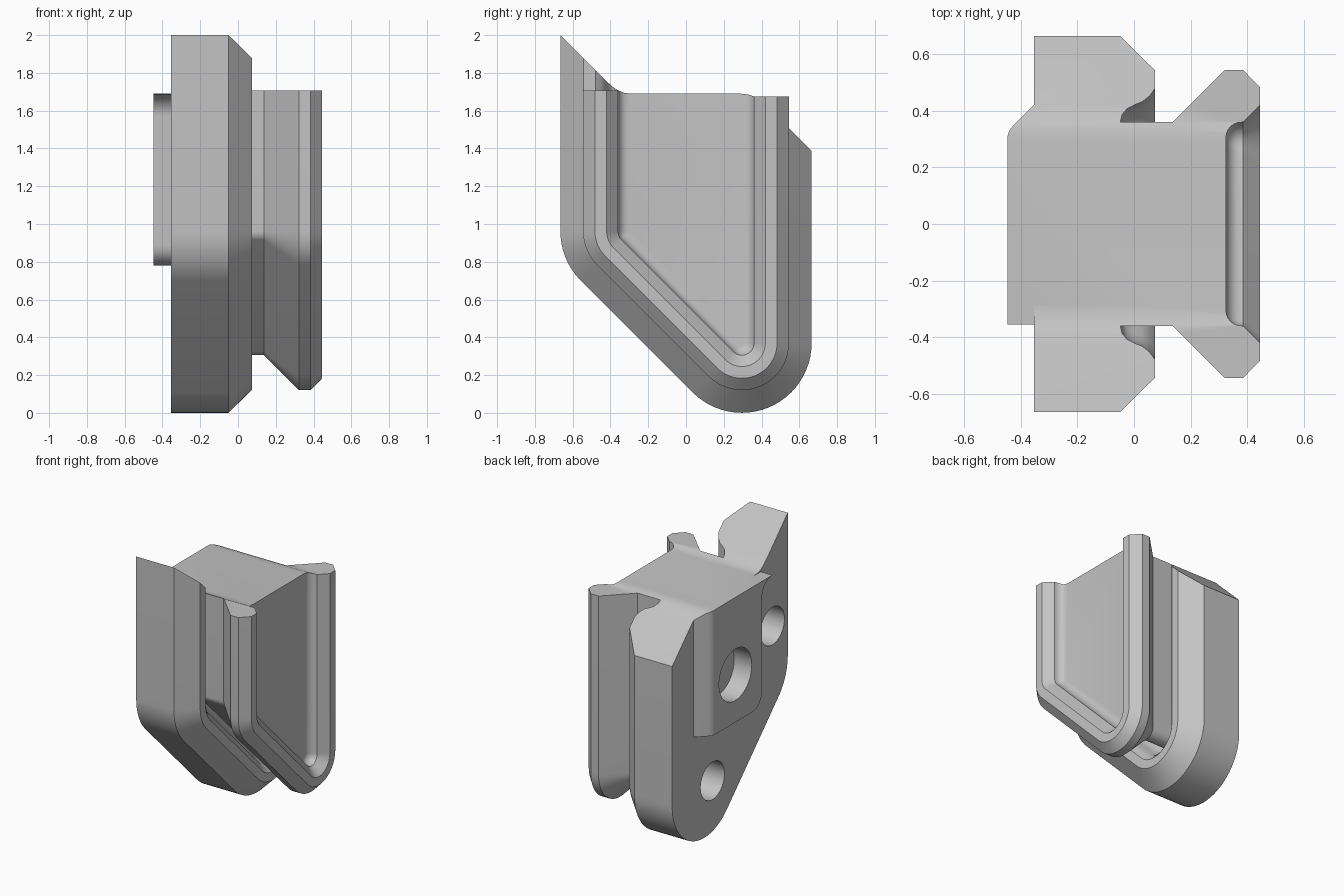
import bpy, bmesh, math

if "Cube" in bpy.data.objects:
    bpy.data.objects.remove(bpy.data.objects["Cube"])

grey = bpy.data.materials.new("plain grey")
grey.diffuse_color = (0.55, 0.55, 0.55, 1)
grey.use_nodes = True
grey.node_tree.nodes["Principled BSDF"].inputs["Base Color"].default_value = grey.diffuse_color


def loft(name, rings):
    """Closed solid through rings of equal point count."""
    bm = bmesh.new()
    loops = [[bm.verts.new(p) for p in r] for r in rings]
    n = len(loops[0])
    for a, b in zip(loops, loops[1:]):
        for i in range(n):
            j = (i + 1) % n
            bm.faces.new((a[i], a[j], b[j], b[i]))
    bm.faces.new(loops[0])
    bm.faces.new(loops[-1])
    bmesh.ops.recalc_face_normals(bm, faces=bm.faces)
    me = bpy.data.meshes.new(name)
    bm.to_mesh(me)
    bm.free()
    me.materials.append(grey)
    ob = bpy.data.objects.new(name, me)
    bpy.context.collection.objects.link(ob)
    return ob


def arc(cy, cz, r, a0, a1, n=12):
    return [(cy + r * math.cos(math.radians(a0 + (a1 - a0) * i / n)),
             cz + r * math.sin(math.radians(a0 + (a1 - a0) * i / n)))
            for i in range(n + 1)]


def prism(name, x0, x1, outline):
    return loft(name, [[(x, y, z) for y, z in outline] for x in (x0, x1)])


def combine(target, tool, operation):
    m = target.modifiers.new(operation.lower(), 'BOOLEAN')
    m.operation, m.object, m.solver = operation, tool, 'EXACT'
    bpy.context.view_layer.objects.active = target
    bpy.ops.object.modifier_apply(modifier=m.name)
    bpy.data.objects.remove(tool)


# Core outline, offset outward by d: straight sides and slanted underside
TOP, R = 2.4, 0.064


def outline(d):
    return ([(-0.36 - d, TOP)]
            + arc(-0.296, 0.9615, R + d, 180, 225)
            + arc(0.296, 0.3695, R + d, 225, 360, 24)
            + [(0.36 + d, TOP)])


# Cross-section (x, offset): back plate, groove, flange, front pocket
section = [(-0.354, 0.305), (-0.05, 0.305), (0.075, 0.182), (0.075, 0.12),
           (0.055, 0.092), (0.03, 0.072), (0.0, 0.06), (-0.025, 0.047),
           (-0.042, 0.026), (-0.048, 0.0), (0.137, 0.0), (0.322, 0.185),
           (0.385, 0.185), (0.446, 0.122), (0.446, 0.06), (0.385, 0.0)]
section += [(0.38 - 0.055 * math.sin(t), -0.055 * (1 - math.cos(t)))
            for t in (math.radians(a) for a in range(15, 91, 15))]
body = loft("grooved_block", [[(x, y, z) for y, z in outline(d)] for x, d in section])

# Raised pad on the back, flared at its upper front edge
pad_side = ([(-0.285, TOP), (-0.285, 1.689)] + arc(-0.355, 1.569, 0.12, 90, 0)
            + arc(-0.125, 0.89, 0.11, 180, 270))
pad_rings = [(-0.447, 0.31), (-0.441, 0.33), (-0.425, 0.35), (-0.354, 0.42), (-0.2, 0.42)]
pad = loft("back_pad", [[(x, y, z) for y, z in pad_side]
                        + [(x, ry, 0.78), (x, ry, TOP)] for x, ry in pad_rings])
combine(body, pad, 'UNION')

# Top trim: slanted across the plate, nearly level across the flange
middle = [(-0.36, 1.708), (-0.33, 1.695), (-0.29, 1.69),
          (0.29, 1.69), (0.33, 1.686), (0.36, 1.675)]
plate_top = [(-0.8, 2.135), (-0.42, 1.755), (-0.39, 1.728)] + middle + [(0.42, 1.63), (0.8, 1.255)]
flange_top = [(-0.8, 1.705)] + middle + [(0.8, 1.675)]


def top_profile(x):
    return plate_top if x < 0.1 else flange_top


# One cutter whose two halves share the same step, so nothing is left between them
ys = sorted({p[0] for p in plate_top})


def height(line, y):
    for (y0, z0), (y1, z1) in zip(line, line[1:]):
        if y0 <= y <= y1:
            return z0 + (z1 - z0) * (y - y0) / (y1 - y0)


cutter = loft("top_cutter", [[(x, y, height(top_profile(side), y)) for y in ys]
                             + [(x, 0.8, 3), (x, -0.8, 3)]
                             for x, side in ((-0.8, 0), (0.085, 0), (0.125, 1), (0.8, 1))])
combine(body, cutter, 'DIFFERENCE')

# Blind holes in the back: (y, z, radius, depth end x)
for y, z, r, x1 in ((0.07, 1.127, 0.188, -0.305),
                    (-0.49, 1.243, 0.137, -0.12),
                    (0.20, 0.38, 0.137, -0.12)):
    cutter = prism("hole_cutter", -0.7, x1, arc(y, z, r, 0, 360, 40)[:-1])
    combine(body, cutter, 'DIFFERENCE')

bpy.ops.object.select_all(action='DESELECT')
body.select_set(True)
bpy.context.view_layer.objects.active = body
bpy.ops.object.shade_smooth_by_angle(angle=math.radians(28))
